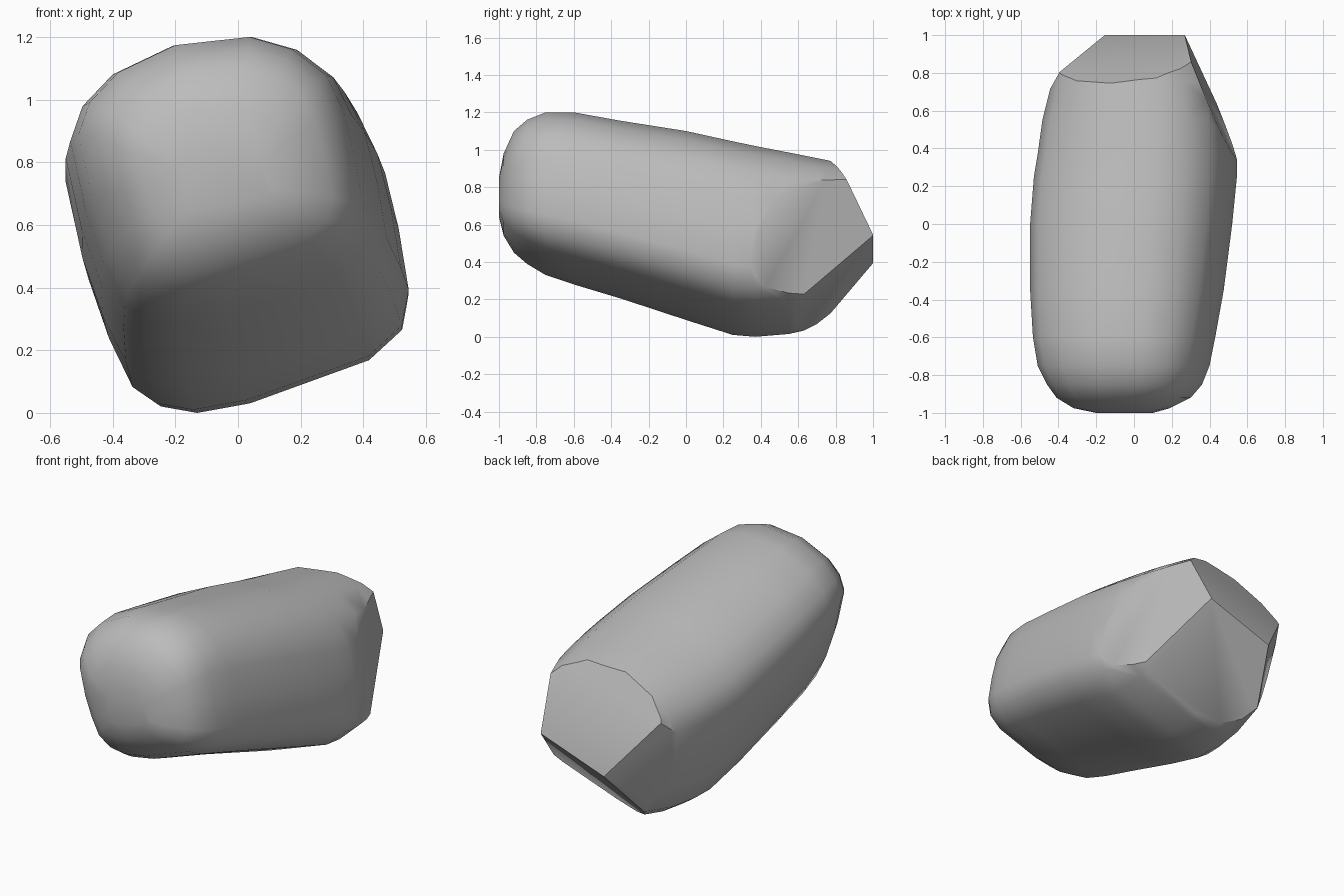
import bpy, bmesh, math
from mathutils import Vector

cube = bpy.data.objects.get("Cube")
if cube:
    bpy.data.objects.remove(cube, do_unlink=True)

# Stone colour
stone = bpy.data.materials.new("stone_grey")
grey = (0.5, 0.5, 0.5, 1)
stone.use_nodes = True
stone.diffuse_color = grey
stone.node_tree.nodes["Principled BSDF"].inputs["Base Color"].default_value = grey

# Lopsided cross-section of the boulder, as fractions of its width and height
section = [(.36, 0), (.52, .03), (.88, .165), (.98, .26), (1, .37), (.97, .56),
           (.93, .73), (.87, .86), (.75, .955), (.6, 1), (.34, .97), (.14, .87),
           (.04, .76), (0, .64), (.05, .4), (.11, .22), (.18, .07), (.25, .02)]

# Stations from front to back: y, left and right limits, bottom and top limits
stations = [(-1, -.2, .1, .64, .85), (-.975, -.32, .19, .54, .98),
            (-.92, -.41, .3, .45, 1.1), (-.85, -.46, .36, .39, 1.16),
            (-.75, -.51, .4, .33, 1.2), (-.6, -.535, .43, .28, 1.2),
            (-.35, -.55, .475, .205, 1.155), (0, -.55, .52, .09, 1.1),
            (.25, -.53, .545, .01, 1.045), (.37, -.51, .545, 0, 1.02),
            (.55, -.485, .53, .015, .985), (.75, -.435, .49, .06, .945),
            (1, -.38, .43, .13, .89)]

bm = bmesh.new()
rings = [[bm.verts.new((x0 + (x1 - x0) * u, y, z0 + (z1 - z0) * v)) for u, v in section]
         for y, x0, x1, z0, z1 in stations]
count = len(section)
for a, b in zip(rings, rings[1:]):
    for i in range(count):
        j = (i + 1) % count
        bm.faces.new((a[i], a[j], b[j], b[i]))
bm.faces.new(rings[0])
bm.faces.new(rings[-1])
bmesh.ops.recalc_face_normals(bm, faces=bm.faces)

# Broken facets at the back: point on the plane, outward direction
facets = [((.1, .77, .94), (-.03, .19, .14)),
          ((.28, 1, .55), (-.035, .2, .1)),
          ((.28, 1, .545), (.057, .165, -.163)),
          ((.54, .35, .4), (.65, .26, .05)),
          ((-.42, .77, .7), (-.59, .47, -.16))]
for point, normal in facets:
    bmesh.ops.bisect_plane(bm, geom=bm.verts[:] + bm.edges[:] + bm.faces[:],
                           plane_co=Vector(point), plane_no=Vector(normal).normalized(),
                           clear_outer=True)
    rim = [e for e in bm.edges if e.is_boundary]
    bmesh.ops.holes_fill(bm, edges=rim, sides=0)
bmesh.ops.remove_doubles(bm, verts=bm.verts, dist=0.004)
bmesh.ops.recalc_face_normals(bm, faces=bm.faces)

mesh = bpy.data.meshes.new("boulder")
bm.to_mesh(mesh)
bm.free()
boulder = bpy.data.objects.new("boulder", mesh)
bpy.context.collection.objects.link(boulder)
mesh.materials.append(stone)

# Soft body with crisp broken edges
bpy.ops.object.select_all(action='DESELECT')
boulder.select_set(True)
bpy.context.view_layer.objects.active = boulder
bpy.ops.object.shade_smooth_by_angle(angle=math.radians(38))
